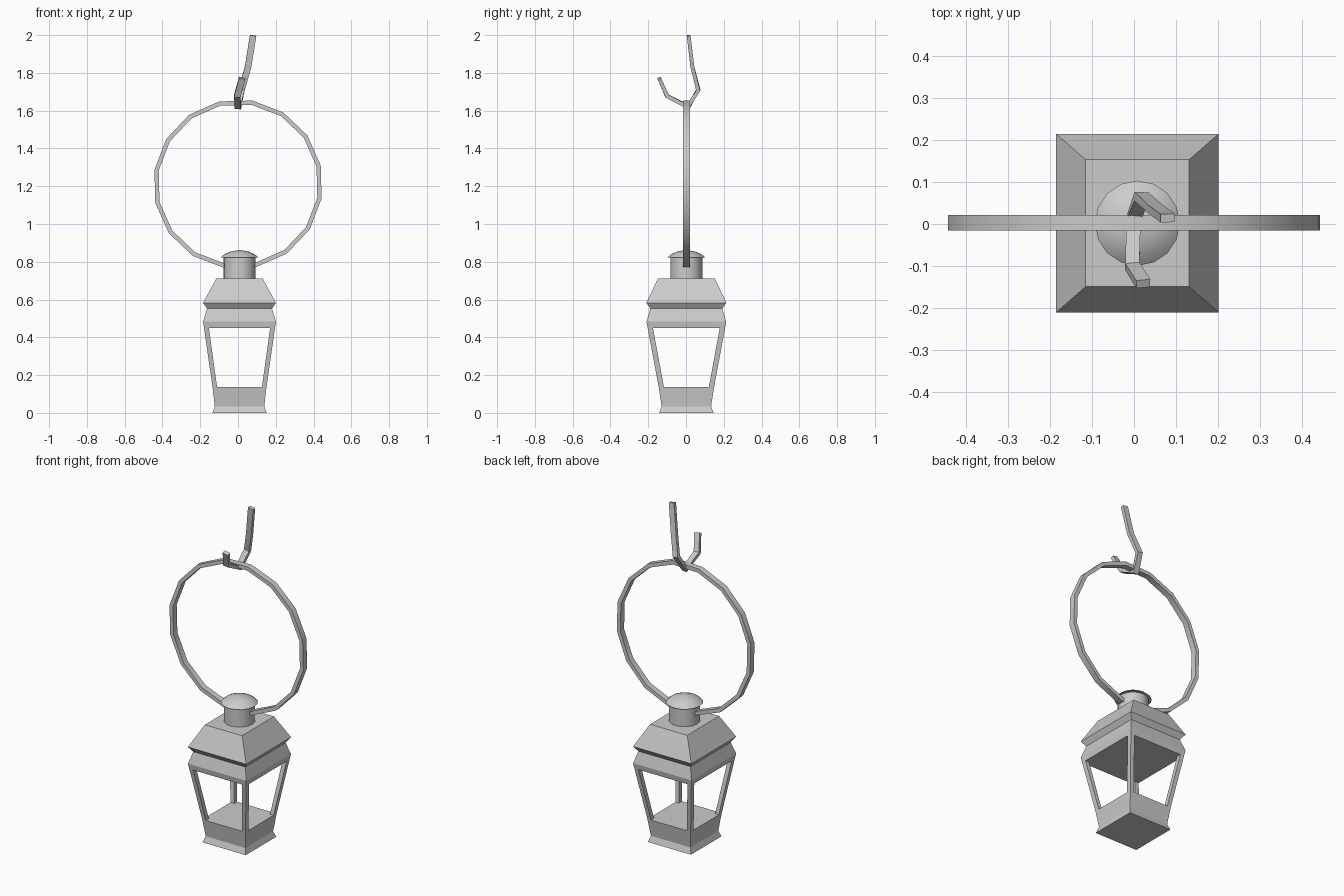
import bpy, math
from mathutils import Vector

if "Cube" in bpy.data.objects:
    bpy.data.objects.remove(bpy.data.objects["Cube"])

CX, CY = 0.008, 0.002   # axis of the lantern body


def make(name, verts, faces, smooth=None):
    me = bpy.data.meshes.new(name)
    me.from_pydata([tuple(v) for v in verts], [], faces)
    me.update()
    ob = bpy.data.objects.new(name, me)
    bpy.context.collection.objects.link(ob)
    bpy.ops.object.select_all(action='DESELECT')
    ob.select_set(True)
    bpy.context.view_layer.objects.active = ob
    bpy.ops.object.mode_set(mode='EDIT')
    bpy.ops.mesh.select_all(action='SELECT')
    bpy.ops.mesh.normals_make_consistent(inside=False)
    bpy.ops.object.mode_set(mode='OBJECT')
    if smooth:
        bpy.ops.object.shade_smooth_by_angle(angle=math.radians(smooth))
    return ob


def skin(name, loops, closed=False, smooth=None):
    """Join equal-length cross-sections; cap the ends unless closed."""
    n, m = len(loops[0]), len(loops)
    verts = [v for lp in loops for v in lp]
    faces = []
    for i in range(m if closed else m - 1):
        a, b = i * n, (i + 1) % m * n
        faces += [(a + j, a + (j + 1) % n, b + (j + 1) % n, b + j) for j in range(n)]
    if not closed:
        faces += [tuple(range(n))[::-1], tuple(range((m - 1) * n, m * n))]
    return make(name, verts, faces, smooth)


def rect(x0, x1, y0, y1, z):
    return [(CX + x, CY + y, z) for x, y in ((x0, y0), (x1, y0), (x1, y1), (x0, y1))]


def tiers(name, levels):
    return skin(name, [rect(-x, x, -y, y, z) for x, y, z in levels])


def lathe(name, profile, n):
    loops = [[(CX + r * math.cos(2 * math.pi * k / n), CY + r * math.sin(2 * math.pi * k / n), z)
              for k in range(n)] for r, z in profile]
    return skin(name, loops, smooth=35)


# Base tray and roof with moulded groove
tiers("base", [(.143, .144, 0), (.131, .131, .035), (.143, .147, .138)])
tiers("roof", [(.188, .205, .45), (.193, .211, .483), (.172, .19, .552),
               (.193, .212, .583), (.123, .151, .711)])

# Four leaning corner posts around the open windows
for sx in (-1, 1):
    for sy in (-1, 1):
        skin(f"post_{'l' if sx < 0 else 'r'}{'f' if sy < 0 else 'b'}",
             [rect(sx * .119, sx * .143, sy * .119, sy * .147, .138),
              rect(sx * .162, sx * .188, sy * .177, sy * .205, .45)])

# Chimney and domed cap
lathe("chimney", [(.085, .705), (.085, .825)], 16)
lathe("cap", [(.101, .822), (.08, .84), (.045, .855), (.004, .862)], 16)

# Sixteen-sided carrying ring
loops = []
for k in range(16):
    a = 2 * math.pi * (k + .5) / 16 + math.radians(1.5)
    loops.append([(r * math.cos(a), .003 + y, 1.211 + r * math.sin(a))
                  for r, y in ((.449, -.018), (.449, .018), (.426, .018), (.426, -.018))])
skin("ring", loops, closed=True, smooth=30)

# Bent flat-bar hook, swept along a path with mitred corners
path = [Vector(p) for p in ((.08, .014, 1.998), (.053, .034, 1.83), (.018, .065, 1.71),
                            (-.001, .012, 1.621), (-.004, -.1, 1.677), (.022, -.142, 1.772))]
loops = []
for i, p in enumerate(path):
    t0 = (p - path[i - 1]).normalized() if i else (path[1] - p).normalized()
    t1 = (path[i + 1] - p).normalized() if i < len(path) - 1 else t0
    t = (t0 + t1).normalized()
    w = Vector((1, 0, 0))
    w = (w - t * w.dot(t)).normalized()
    nrm = t.cross(w) * (.01 / max(.5, t.dot(t0)))
    w *= .017
    loops.append([p + w + nrm, p - w + nrm, p - w - nrm, p + w - nrm])
skin("hook", loops, smooth=25)
